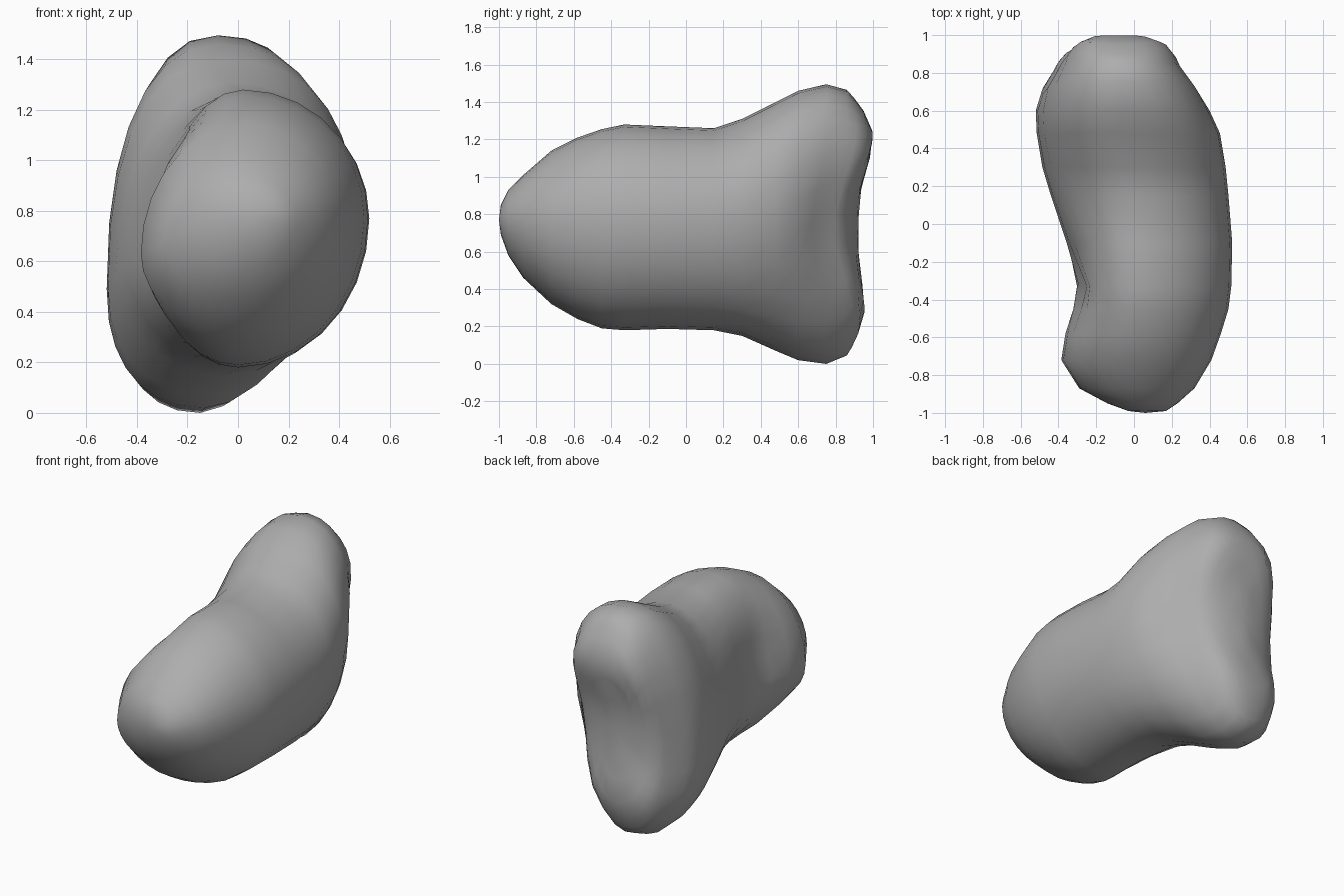
import bpy, bmesh, math
from mathutils import Vector

cube = bpy.data.objects.get("Cube")
if cube:
    bpy.data.objects.remove(cube, do_unlink=True)

SEGMENTS = 28

# Cross-sections from front to back:
# y, top z, top x, bottom z, bottom x, min x, z of min x, max x, z of max x
SECTIONS = [
    (-0.99, 0.85, 0.07, 0.69, 0.05, -0.03, 0.77, 0.17, 0.77),
    (-0.95, 0.93, 0.04, 0.58, 0.02, -0.14, 0.75, 0.23, 0.77),
    (-0.87, 1.01, 0.03, 0.46, 0.00, -0.29, 0.68, 0.32, 0.77),
    (-0.72, 1.14, 0.03, 0.32, 0.00, -0.385, 0.63, 0.41, 0.77),
    (-0.58, 1.21, 0.03, 0.24, 0.00, -0.365, 0.62, 0.46, 0.77),
    (-0.45, 1.255, 0.03, 0.19, 0.00, -0.335, 0.62, 0.50, 0.77),
    (-0.33, 1.28, 0.02, 0.18, 0.00, -0.32, 0.62, 0.515, 0.77),
    (-0.10, 1.27, 0.02, 0.187, 0.02, -0.36, 0.60, 0.52, 0.77),
    (0.15, 1.26, 0.00, 0.18, 0.02, -0.44, 0.60, 0.50, 0.77),
    (0.30, 1.31, -0.03, 0.15, -0.05, -0.485, 0.55, 0.485, 0.79),
    (0.48, 1.40, -0.06, 0.07, -0.10, -0.515, 0.50, 0.455, 0.82),
    (0.60, 1.46, -0.07, 0.02, -0.13, -0.52, 0.49, 0.40, 0.87),
    (0.75, 1.495, -0.08, 0.00, -0.15, -0.49, 0.48, 0.33, 0.93),
    (0.86, 1.465, -0.08, 0.045, -0.15, -0.43, 0.48, 0.25, 0.98),
]


def bump(value, centre, width):
    return math.exp(-((value - centre) / width) ** 2)


def section_ring(y, zt, xt, zb, xb, xl, zl, xr, zr):
    """Closed ring of four quarter ellipses joined at their extremes."""
    ring = []
    for i in range(SEGMENTS):
        a = 2 * math.pi * i / SEGMENTS
        c, s = math.cos(a), math.sin(a)
        power = 1.0
        if y > 0.4:
            power = 0.87 if s > 0 or c < 0 else 1.12
        c = math.copysign(abs(c) ** power, c)
        s = math.copysign(abs(s) ** power, s)
        mid_x, tip_z = (xt, zt) if s >= 0 else (xb, zb)
        tip_x, mid_z = (xr, zr) if c >= 0 else (xl, zl)
        x = mid_x + (tip_x - mid_x) * abs(c)
        z = mid_z + (tip_z - mid_z) * abs(s)
        # Hollow on the inner side of the bend
        if c < 0:
            x += 0.055 * bump(y, -0.32, 0.16) * bump(z, 0.78, 0.20)
        ring.append(Vector((x, y, z)))
    return ring


def back_depth(z):
    """Back surface: an upper and a lower lobe with a shallow saddle between."""
    return 0.92 + 0.085 * bump(z, 1.22, 0.22) + 0.04 * bump(z, 0.30, 0.17)


rings = [section_ring(*s) for s in SECTIONS]

# Rounded back cap, shrinking the last section towards its centre
centre = Vector((-0.11, 0, 0.77))
last = rings[-1]
for f in (0.94, 0.84, 0.68, 0.48, 0.25):
    cap = []
    for p in last:
        x = centre.x + (p.x - centre.x) * f
        z = centre.z + (p.z - centre.z) * f
        cap.append(Vector((x, 0.86 + (back_depth(z) - 0.86) * (1 - f ** 8), z)))
    rings.append(cap)

# Draw the back's side edges forward so a rounded ridge joins the two lobes
for ring in rings:
    for p in ring:
        amount = 0.11 * min(max((p.y - 0.64) / 0.22, 0), 1)
        p.y -= amount * (p.x - centre.x) ** 2 / 0.12 * bump(p.z, 0.66, 0.36)

# Skin the rings and close both ends
bm = bmesh.new()
loops = [[bm.verts.new(p) for p in ring] for ring in rings]
front_tip = bm.verts.new((0.06, -1.0, 0.77))
back_tip = bm.verts.new((centre.x, back_depth(centre.z), centre.z))
for i in range(SEGMENTS):
    j = (i + 1) % SEGMENTS
    for a, b in zip(loops, loops[1:]):
        bm.faces.new((a[i], a[j], b[j], b[i]))
    bm.faces.new((front_tip, loops[0][j], loops[0][i]))
    bm.faces.new((back_tip, loops[-1][i], loops[-1][j]))
bmesh.ops.recalc_face_normals(bm, faces=bm.faces)
mesh = bpy.data.meshes.new("curved_body")
bm.to_mesh(mesh)
bm.free()

# Plain grey surface
grey = bpy.data.materials.new("plain grey")
grey.use_nodes = True
colour = (0.42, 0.42, 0.42, 1.0)
grey.diffuse_color = colour
grey.node_tree.nodes["Principled BSDF"].inputs["Base Color"].default_value = colour
mesh.materials.append(grey)

body = bpy.data.objects.new("curved_body", mesh)
bpy.context.collection.objects.link(body)
bpy.context.view_layer.objects.active = body
body.select_set(True)
bpy.ops.object.shade_smooth()
